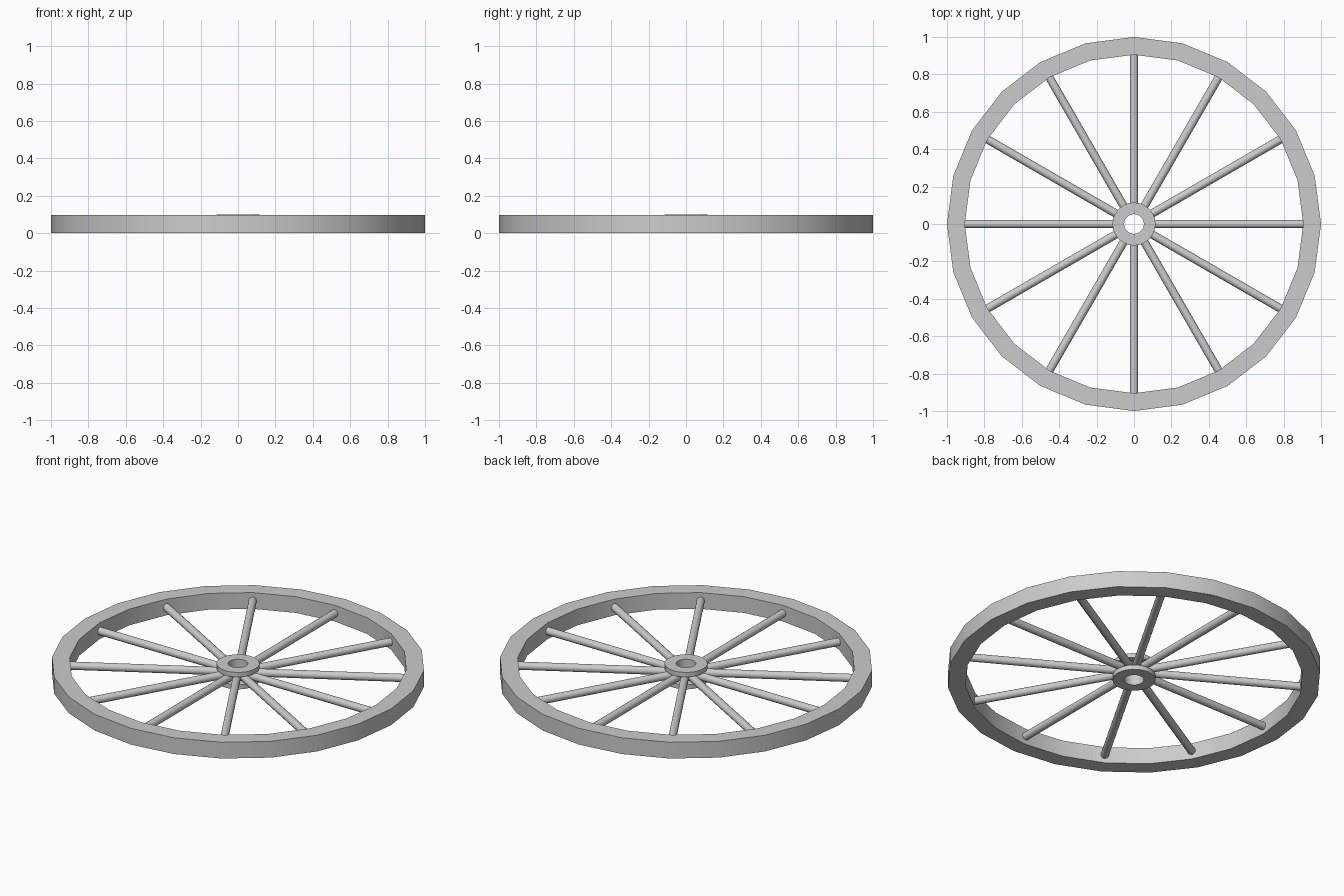
import bpy, bmesh
from math import sin, cos, pi
from mathutils import Matrix, Vector

if "Cube" in bpy.data.objects:
    bpy.data.objects.remove(bpy.data.objects["Cube"])


def finish(bm, name):
    bmesh.ops.recalc_face_normals(bm, faces=bm.faces)
    mesh = bpy.data.meshes.new(name)
    bm.to_mesh(mesh)
    bm.free()
    obj = bpy.data.objects.new(name, mesh)
    bpy.context.collection.objects.link(obj)
    bpy.ops.object.select_all(action='DESELECT')
    obj.select_set(True)
    bpy.context.view_layer.objects.active = obj
    bpy.ops.object.shade_smooth_by_angle(angle=pi / 6)
    return obj


def lathe(name, profile, sides):
    """Turn a closed (radius, z) profile around the z axis."""
    bm = bmesh.new()
    rings = [[bm.verts.new((r * cos(2 * pi * i / sides), r * sin(2 * pi * i / sides), z))
              for r, z in profile] for i in range(sides)]
    n = len(profile)
    for i in range(sides):
        a, b = rings[i], rings[(i + 1) % sides]
        for j in range(n):
            k = (j + 1) % n
            bm.faces.new((a[j], b[j], b[k], a[k]))
    return finish(bm, name)


# Outer rim, 24-sided
lathe("rim", [(0.905, 0.002), (1.0, 0.002), (1.0, 0.098), (0.905, 0.098)], 24)

# Spool-shaped hub: two flanges around a narrower core with an axle hole
lathe("hub", [(0.053, 0.0), (0.115, 0.0), (0.115, 0.027), (0.07, 0.027),
              (0.07, 0.073), (0.115, 0.073), (0.115, 0.1), (0.053, 0.1)], 24)

# Twelve round spokes from hub core to rim
r0, r1 = 0.065, 0.908
for i in range(12):
    bm = bmesh.new()
    m = (Matrix.Rotation(i * pi / 6, 4, 'Z')
         @ Matrix.Translation(Vector(((r0 + r1) / 2, 0, 0.05)))
         @ Matrix.Rotation(pi / 2, 4, 'Y'))
    bmesh.ops.create_cone(bm, cap_ends=True, segments=16, radius1=0.022,
                          radius2=0.022, depth=r1 - r0, matrix=m)
    finish(bm, f"spoke_{i + 1}")
